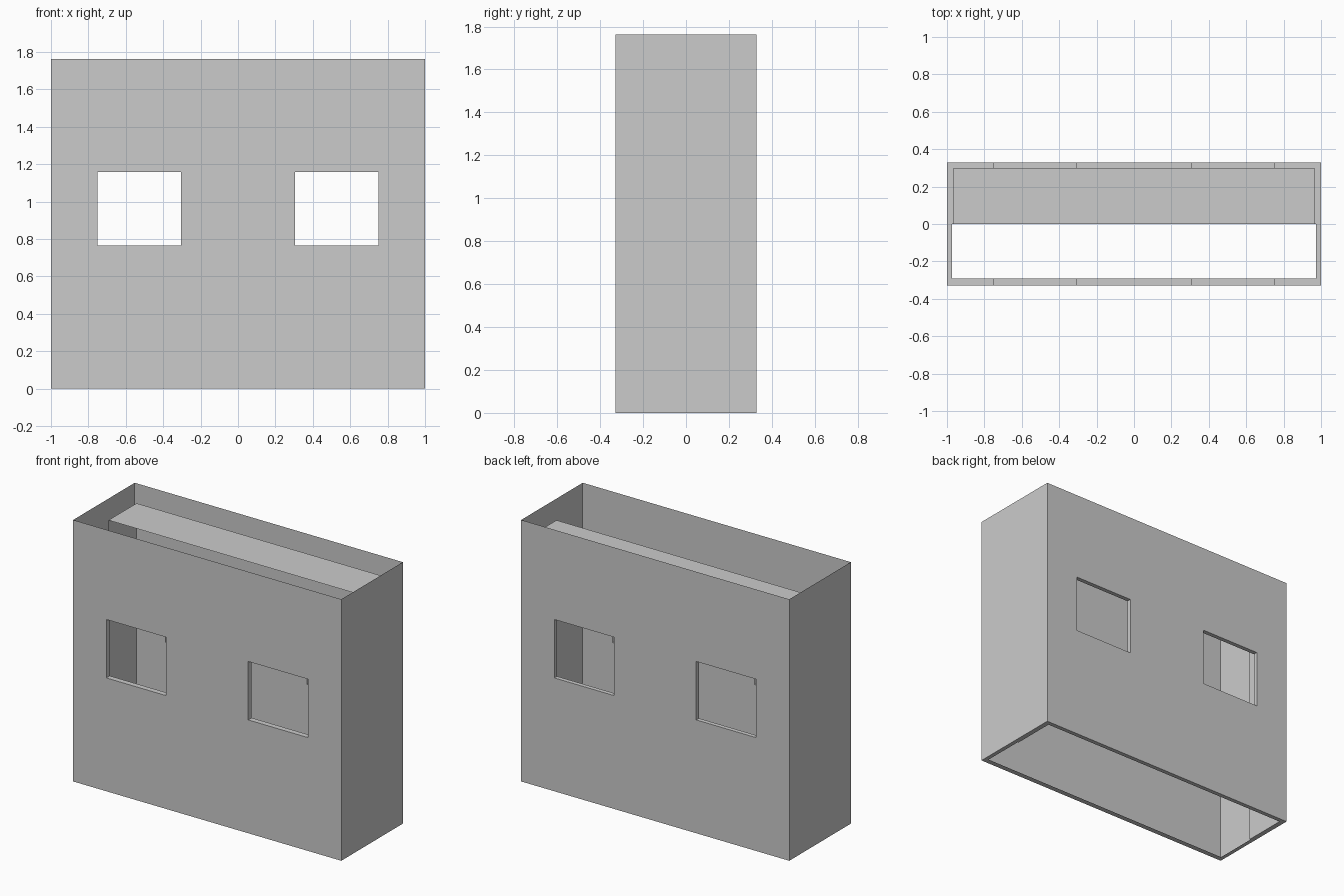
import bpy, bmesh

if "Cube" in bpy.data.objects:
    bpy.data.objects.remove(bpy.data.objects["Cube"])

X, Y, H = 1.0, 0.328, 1.763          # outer shell
LX, LY, LH = 0.966, 0.299, 1.645     # rear inner lining
FX, FY = 0.972, -0.291               # inner edge of the front half of the base rim
W0, W1, Z0, Z1 = 0.306, 0.752, 0.764, 1.158   # window opening


def quad(bm, *pts):
    bm.faces.new([bm.verts.new(p) for p in pts])


def window_wall(bm, half, y, height):
    """Upright sheet along x with the two window openings left out."""
    xs = [-half, -W1, -W0, W0, W1, half]
    zs = [0, Z0, Z1, height]
    for i in range(5):
        for j in range(3):
            if j == 1 and i in (1, 3):
                continue
            a, b, c, d = xs[i], xs[i + 1], zs[j], zs[j + 1]
            quad(bm, (a, y, c), (b, y, c), (b, y, d), (a, y, d))


def side_wall(bm, x, y0, y1, height):
    quad(bm, (x, y0, 0), (x, y1, 0), (x, y1, height), (x, y0, height))


def finish(bm, name):
    bmesh.ops.remove_doubles(bm, verts=bm.verts, dist=1e-5)
    bmesh.ops.recalc_face_normals(bm, faces=bm.faces)
    me = bpy.data.meshes.new(name)
    bm.to_mesh(me)
    bm.free()
    bpy.context.collection.objects.link(bpy.data.objects.new(name, me))


# Outer walls, open at top and bottom
bm = bmesh.new()
for s in (-1, 1):
    window_wall(bm, X, s * Y, H)
    side_wall(bm, s * X, -Y, Y, H)
finish(bm, "outer_walls")

# Inner lining and ceiling of the rear half
bm = bmesh.new()
window_wall(bm, LX, LY, LH)
for s in (-1, 1):
    side_wall(bm, s * LX, 0, LY, LH)
quad(bm, (-LX, 0, LH), (LX, 0, LH), (LX, LY, LH), (-LX, LY, LH))
finish(bm, "inner_lining")

# Flat rim joining the walls at the base
bm = bmesh.new()
for half, inner, outer in ((FX, FY, -Y), (LX, LY, Y)):
    quad(bm, (-X, outer, 0), (X, outer, 0), (half, inner, 0), (-half, inner, 0))
    for s in (-1, 1):
        quad(bm, (s * X, 0, 0), (s * X, outer, 0), (s * half, inner, 0), (s * half, 0, 0))
finish(bm, "base_rim")

# Window reveals: four strips around each opening
bm = bmesh.new()
for outer, inner in ((-Y, FY), (Y, LY)):
    for a, b in ((-W1, -W0), (W0, W1)):
        loop = [(a, Z0), (b, Z0), (b, Z1), (a, Z1)]
        for (xa, za), (xb, zb) in zip(loop, loop[1:] + loop[:1]):
            quad(bm, (xa, outer, za), (xb, outer, zb), (xb, inner, zb), (xa, inner, za))
finish(bm, "window_reveals")
